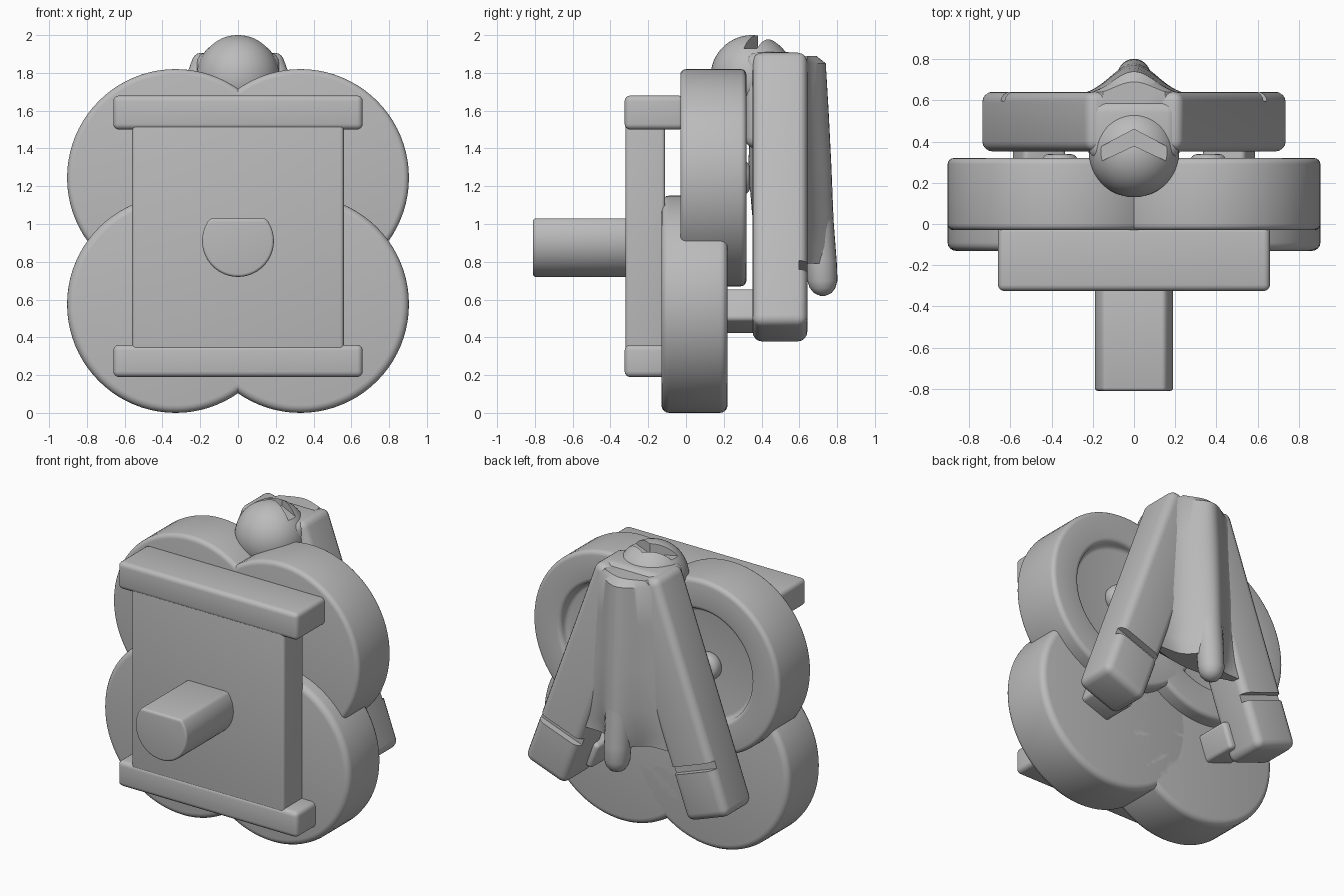
import bpy, bmesh, math
from mathutils import Vector

if "Cube" in bpy.data.objects:
    bpy.data.objects.remove(bpy.data.objects["Cube"], do_unlink=True)

grey = bpy.data.materials.new("plain grey")
grey.use_nodes = True
tone = (0.5, 0.5, 0.5, 1)
grey.diffuse_color = tone
grey.node_tree.nodes["Principled BSDF"].inputs["Base Color"].default_value = tone


def make(name, bm):
    bmesh.ops.recalc_face_normals(bm, faces=bm.faces)
    mesh = bpy.data.meshes.new(name)
    bm.to_mesh(mesh)
    bm.free()
    ob = bpy.data.objects.new(name, mesh)
    bpy.context.collection.objects.link(ob)
    mesh.materials.append(grey)
    return ob


def apply(ob, kind, **settings):
    mod = ob.modifiers.new(kind, kind)
    for key, value in settings.items():
        setattr(mod, key, value)
    bpy.context.view_layer.objects.active = ob
    bpy.ops.object.modifier_apply(modifier=mod.name)


def finish(ob, bevel=0.0):
    if bevel:
        apply(ob, "BEVEL", width=bevel, segments=4, limit_method="ANGLE")
    bpy.ops.object.select_all(action="DESELECT")
    ob.select_set(True)
    bpy.context.view_layer.objects.active = ob
    bpy.ops.object.shade_smooth_by_angle(angle=math.radians(35))
    return ob


def box(name, low, high):
    bm = bmesh.new()
    bmesh.ops.create_cube(bm, size=1)
    low, high = Vector(low), Vector(high)
    for v in bm.verts:
        v.co = (low + high) / 2 + v.co * (high - low)
    return make(name, bm)


def prism(name, outline, axis, start, depth):
    """Extrude an outline in the two remaining axes along the given axis."""
    bm = bmesh.new()
    verts = []
    for a, b in outline:
        co = [a, b]
        co.insert(axis, start)
        verts.append(bm.verts.new(co))
    face = bm.faces.new(verts)
    out = bmesh.ops.extrude_face_region(bm, geom=[face])
    move = Vector((0, 0, 0))
    move[axis] = depth
    bmesh.ops.translate(bm, vec=move, verts=[v for v in out["geom"] if isinstance(v, bmesh.types.BMVert)])
    return make(name, bm)


def lathe(name, profile, x, z):
    """Turn a (radius, y) profile about an axis running front to back."""
    bm = bmesh.new()
    verts = [bm.verts.new((r, y, 0)) for r, y in profile]
    edges = [bm.edges.new(pair) for pair in zip(verts, verts[1:])]
    bmesh.ops.spin(bm, geom=verts + edges, cent=(0, 0, 0), axis=(0, 1, 0), angle=math.tau, steps=80)
    bmesh.ops.remove_doubles(bm, verts=bm.verts, dist=0.0005)
    bmesh.ops.translate(bm, vec=(x, 0, z), verts=bm.verts)
    return make(name, bm)


def loft(name, sections, ring):
    """Skin rings of points, one for each section."""
    bm = bmesh.new()
    loops = [[bm.verts.new(p) for p in ring(*s)] for s in sections]
    for a, b in zip(loops, loops[1:]):
        for i in range(len(a)):
            j = (i + 1) % len(a)
            bm.faces.new((a[i], a[j], b[j], b[i]))
    bm.faces.new(loops[0])
    bm.faces.new(loops[-1])
    return make(name, bm)


def cut(ob, cutter):
    cutter.hide_render = True
    apply(ob, "BOOLEAN", object=cutter, operation="DIFFERENCE", solver="EXACT")
    bpy.data.objects.remove(cutter, do_unlink=True)


# Four overlapping discs, the upper pair set further back and dished behind
R = 0.575
for side, s in (("left", 1), ("right", -1)):
    upper = [(0, -0.03), (R, -0.03), (R, 0.32), (0.37, 0.32), (0.37, 0.26), (0, 0.26)]
    finish(lathe(side + "_upper_disc", upper, s * 0.33, 1.245), 0.035)
    lower = [(0, -0.13), (R, -0.13), (R, 0.22), (0, 0.22)]
    finish(lathe(side + "_lower_disc", lower, s * 0.33, R), 0.04)
    hub = [(0, 0.24), (0.09, 0.24), (0.09, 0.34), (0, 0.34)]
    finish(lathe(side + "_hub", hub, s * 0.36, 1.245), 0.04)

# Front board with its two end bars
finish(box("board", (-0.56, -0.32, 0.25), (0.56, -0.11, 1.6)), 0.02)
finish(box("top_bar", (-0.66, -0.325, 1.5), (0.66, -0.01, 1.68)), 0.03)
finish(box("bottom_bar", (-0.66, -0.325, 0.19), (0.66, -0.1, 0.36)), 0.03)

# D-shaped peg
start = math.asin(0.12 / 0.19)
turns = [math.pi - start + (math.pi + 2 * start) * i / 40 for i in range(41)]
peg = [(0.19 * math.cos(t), 0.91 + 0.19 * math.sin(t)) for t in turns]
finish(prism("peg", peg, 1, -0.81, 0.55), 0.015)

# Splayed legs, each with a groove above the foot and a block to the disc
for side, s in (("left", 1), ("right", -1)):
    leg = box(side + "_leg", (-0.16, -0.145, -0.77), (0.16, 0.145, 0.77))
    apply(leg, "BEVEL", width=0.05, segments=4)
    cut(leg, box("groove_cutter", (-0.2, 0.1, -0.465), (0.2, 0.2, -0.415)))
    block = box(side + "_link_block", (-0.2, -0.32, -0.7), (0.02, -0.05, -0.52))
    for ob in (leg, block):
        for v in ob.data.vertices:
            v.co.x *= s if ob is block else 1
        if ob is block and s < 0:
            ob.data.flip_normals()
        ob.location = (s * 0.337, 0.497, 1.1425)
        ob.rotation_euler.y = -s * math.radians(20)
    finish(leg)
    finish(block, 0.025)


# Draped body between the legs, with a soft ridge down the back
def body_ring(z, width, front, ridge, spread):
    n = 24
    xs = [width * (2 * i / n - 1) for i in range(n + 1)]
    back = [(x, 0.62 + ridge * math.exp(-(x / spread) ** 2), z) for x in xs]
    return back + [(x, front + 0.06 * (x / width) ** 2, z) for x in reversed(xs)]


body = [
    (1.89, 0.15, 0.42, 0.07, 0.14),
    (1.85, 0.2, 0.38, 0.12, 0.15),
    (1.6, 0.25, 0.34, 0.135, 0.15),
    (1.3, 0.27, 0.33, 0.15, 0.16),
    (1.05, 0.32, 0.35, 0.16, 0.16),
    (0.88, 0.36, 0.42, 0.165, 0.13),
    (0.79, 0.3, 0.52, 0.165, 0.1),
]
finish(loft("draped_body", body, body_ring))


# Rounded tail at the end of the ridge
def tail_ring(z, y, r):
    return [(r * math.cos(math.tau * i / 24), y + r * math.sin(math.tau * i / 24), z) for i in range(24)]


tail = [
    (1.1, 0.69, 0.085), (0.8, 0.715, 0.083), (0.7, 0.722, 0.08),
    (0.66, 0.723, 0.067), (0.635, 0.724, 0.047), (0.62, 0.724, 0.015),
]
finish(loft("tail", tail, tail_ring))

# Neck and round head with a chevron slot
finish(box("neck", (-0.22, 0.31, 1.4), (0.22, 0.6, 1.91)), 0.06)
bm = bmesh.new()
bmesh.ops.create_uvsphere(bm, u_segments=48, v_segments=32, radius=0.22)
bmesh.ops.translate(bm, vec=(0, 0.35, 1.78), verts=bm.verts)
head = make("head", bm)
chevron = [(-0.19, 0.29), (0, 0.38), (0.19, 0.29), (0.19, 0.36), (0, 0.46), (-0.19, 0.36)]
cut(head, prism("slot_cutter", chevron, 2, 1.93, 0.2))
finish(head)
